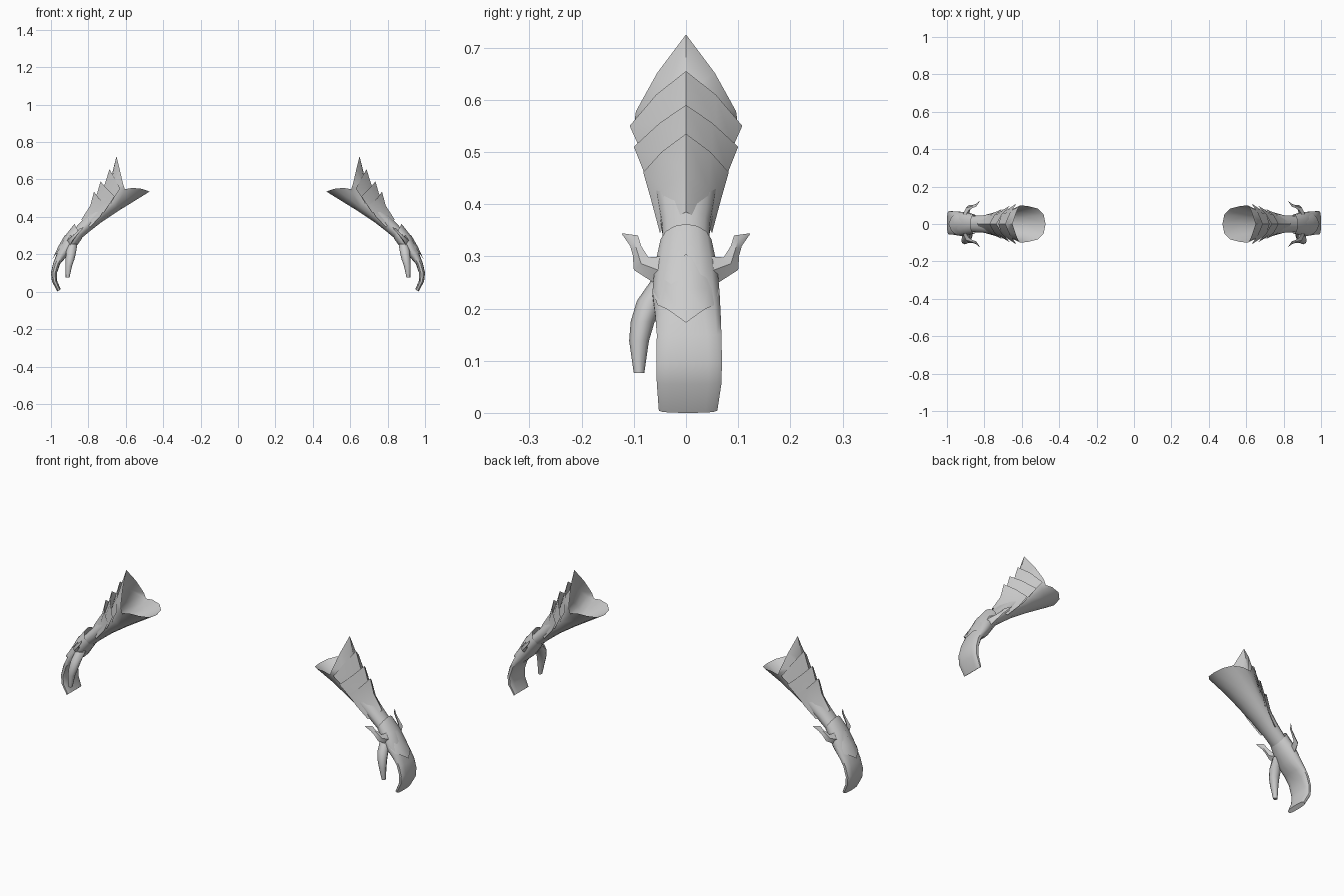
import bpy, bmesh, math
from mathutils import Vector

if "Cube" in bpy.data.objects:
    bpy.data.objects.remove(bpy.data.objects["Cube"])

metal = bpy.data.materials.new("grey_metal")
metal.diffuse_color = (0.6, 0.6, 0.6, 1)
metal.use_nodes = True
metal.node_tree.nodes["Principled BSDF"].inputs["Base Color"].default_value = metal.diffuse_color


def finish(bm, name, sheet=False):
    """Turn a bmesh into a smooth object, mirrored to the other arm."""
    bmesh.ops.recalc_face_normals(bm, faces=bm.faces)
    if sheet:
        out = sum((f.normal * f.calc_area() for f in bm.faces), Vector())
        if out.dot(Vector((0.7, 0, 0.7))) < 0:
            bmesh.ops.reverse_faces(bm, faces=bm.faces)
    me = bpy.data.meshes.new(name)
    bm.to_mesh(me)
    bm.free()
    me.materials.append(metal)
    ob = bpy.data.objects.new(name, me)
    bpy.context.collection.objects.link(ob)
    bpy.ops.object.select_all(action='DESELECT')
    ob.select_set(True)
    bpy.context.view_layer.objects.active = ob
    bpy.ops.object.shade_smooth_by_angle(angle=math.radians(50))
    mod = ob.modifiers.new("other_arm", 'MIRROR')
    mod.use_mirror_merge = False
    return ob


def loft(name, rows, closed=True, caps=(False, False)):
    """Skin a list of point rows."""
    bm = bmesh.new()
    vs = [[bm.verts.new(p) for p in r] for r in rows]
    n = len(rows[0])
    for a, b in zip(vs, vs[1:]):
        for i in range(n if closed else n - 1):
            j = (i + 1) % n
            bm.faces.new((a[i], a[j], b[j], b[i]))
    if caps[0]:
        bm.faces.new(vs[0])
    if caps[1]:
        bm.faces.new(vs[-1])
    return finish(bm, name, not closed)


def both_sides(half):
    """Close a bottom-to-top half ring with its y mirror."""
    return half + [(x, -y, z) for x, y, z in half[-2:0:-1]]


def section(bottom, top, w, yc=0.0, power=1.0, n=14):
    """Ring between an inner and an outer point, of half width w."""
    b, t = Vector((bottom[0], yc, bottom[1])), Vector((top[0], yc, top[1]))
    pts = []
    for i in range(n):
        a = 2 * math.pi * i / n
        c, s = -math.cos(a), math.sin(a)
        c = math.copysign(abs(c) ** power, c)
        s = math.copysign(abs(s) ** power, s)
        pts.append((b + t) / 2 + (t - b) / 2 * c + Vector((0, w * s, 0)))
    return pts


# Forearm with a flared cuff rising to a peak
rim = both_sides([(.473, 0, .535), (.483, .05, .54), (.515, .083, .55),
                  (.565, .095, .555), (.605, .1, .548), (.615, .096, .578),
                  (.632, .055, .652), (.65, 0, .725)])
loft("forearm", [rim,
                 section((.57, .475), (.678, .61), .088),
                 section((.64, .432), (.70, .54), .072),
                 section((.73, .372), (.77, .45), .057),
                 section((.79, .325), (.825, .39), .047),
                 section((.85, .275), (.885, .325), .044)])

# Overlapping pointed plates on the forearm: rim, waist and base rows
plates = [
    [[(.687, 0, .655), (.662, .057, .61), (.63, .108, .55)],
     [(.706, 0, .595), (.685, .058, .555), (.658, .09, .51)],
     [(.725, 0, .54), (.705, .058, .505), (.68, .075, .47)]],
    [[(.735, 0, .59), (.707, .05, .556), (.66, .1, .51)],
     [(.752, 0, .53), (.73, .05, .495), (.693, .08, .46)],
     [(.772, 0, .475), (.75, .05, .445), (.72, .065, .42)]],
    [[(.77, 0, .535), (.745, .047, .50), (.70, .082, .461)],
     [(.79, 0, .46), (.77, .044, .43), (.735, .066, .405)],
     [(.838, 0, .385), (.82, .037, .365), (.79, .05, .345)]],
]
for k, rows in enumerate(plates):
    full = [[(x, -y, z) for x, y, z in r[:0:-1]] + r for r in rows]
    loft(f"forearm_plate_{k + 1}", full, closed=False)

# Hand with joined, curled fingers
loft("hand", [section((.832, .287), (.875, .362), .05),
              section((.855, .255), (.922, .302), .061),
              section((.885, .212), (.952, .245), .066),
              section((.925, .178), (.974, .19), .064, .004, .85),
              section((.95, .15), (.989, .15), .063, .006, .7),
              section((.968, .10), (1.0, .10), .064, .006, .65),
              section((.968, .06), (.995, .055), .063, .006, .65),
              section((.948, .014), (.965, 0), .057, .004, .65)],
     caps=(False, True))

# Knuckle guard ending in a point
guard = [[(.925, 0, .304), (.912, .038, .285), (.893, .056, .27)],
         [(.962, 0, .24), (.948, .042, .24), (.925, .064, .235)],
         [(.992, 0, .173), (.978, .035, .198), (.955, .055, .207)]]
loft("knuckle_guard", [[(x, -y, z) for x, y, z in r[:0:-1]] + r for r in guard],
     closed=False)

# Curved horns either side of the wrist: x, inner (y, z), outer (y, z)
horn = [(.90, (.045, .30), (.055, .245)), (.885, (.072, .298), (.10, .274)),
        (.862, (.086, .32), (.102, .302)), (.845, (.092, .34), (.107, .32)),
        (.825, (.121, .344), (.123, .343))]
for side, name in ((-1, "front_horn"), (1, "back_horn")):
    rows = []
    for k, (x, p, q) in enumerate(horn):
        t = (.016, .013, .009, .006, .001)[k]
        m = ((p[0] + q[0]) / 2, (p[1] + q[1]) / 2)
        rows.append([(x, side * p[0], p[1]), (x + t, side * m[0], m[1]),
                     (x, side * q[0], q[1]), (x - t, side * m[0], m[1])])
    loft(name, rows, caps=(True, True))

# Thumb: x, y, z and the two radii
thumb = [(.885, -.04, .255, .026, .026), (.892, -.068, .215, .027, .026),
         (.898, -.083, .175, .024, .023), (.905, -.09, .138, .018, .019),
         (.911, -.09, .076, .010, .010)]
loft("thumb", [[(x + rx * math.cos(math.pi * i / 4), y + ry * math.sin(math.pi * i / 4), z)
                for i in range(8)] for x, y, z, rx, ry in thumb], caps=(True, True))
